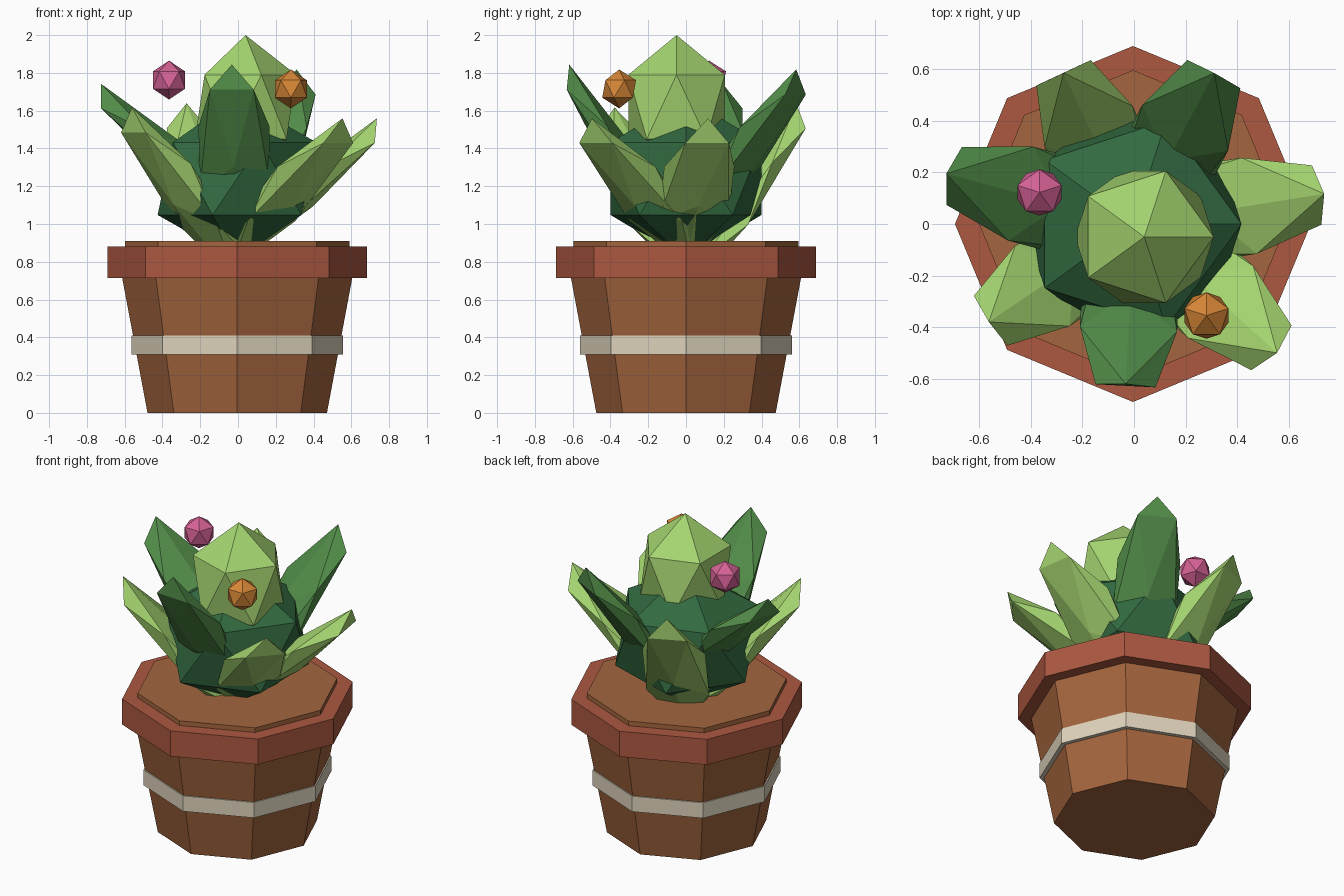
import bpy
from math import radians, sin, cos
from mathutils import Matrix

if "Cube" in bpy.data.objects:
    bpy.data.objects.remove(bpy.data.objects["Cube"])


def mat(name, r, g, b):
    def lin(c):
        c /= 255
        return c / 12.92 if c <= 0.04045 else ((c + 0.055) / 1.055) ** 2.4
    m = bpy.data.materials.new(name)
    m.diffuse_color = (lin(r), lin(g), lin(b), 1)
    m.use_nodes = True
    m.node_tree.nodes["Principled BSDF"].inputs["Base Color"].default_value = m.diffuse_color
    return m


CLAY = mat("brown clay", 164, 101, 62)
RIM = mat("red clay", 172, 88, 64)
BAND = mat("cream", 222, 211, 188)
CORE = mat("deep green", 50, 105, 64)
MID = mat("mid green", 82, 141, 73)
LIGHT = mat("light green", 165, 213, 112)
PINK = mat("pink", 214, 98, 150)
ORANGE = mat("orange", 214, 134, 54)


def ring(name, r0, r1, z0, z1, m):
    """Eight-sided pot section."""
    bpy.ops.mesh.primitive_cone_add(vertices=8, radius1=r0, radius2=r1, depth=z1 - z0,
                                    location=(-0.004, 0, (z0 + z1) / 2))
    ob = bpy.context.object
    ob.name = name
    ob.data.materials.append(m)


def blob(name, loc, scale, m, turn=0.0, rise=0.0):
    """Stretched icosahedron, lifted by rise and turned about z (degrees)."""
    bpy.ops.mesh.primitive_ico_sphere_add(subdivisions=1, radius=1)
    ob = bpy.context.object
    ob.name = name
    ob.data.transform(Matrix.Translation(loc) @ Matrix.Rotation(radians(turn), 4, 'Z')
                      @ Matrix.Rotation(radians(-rise), 4, 'Y')
                      @ Matrix.Diagonal((*scale, 1)))
    ob.data.materials.append(m)


# Pot
ring("pot_body", 0.475, 0.625, 0, 0.8, CLAY)
ring("pot_band", 0.56, 0.56, 0.31, 0.41, BAND)
ring("pot_rim", 0.688, 0.688, 0.715, 0.88, RIM)
ring("soil", 0.595, 0.595, 0.78, 0.91, CLAY)

# Plant centre
blob("plant_core", (-0.005, 0, 1.24), (0.47, 0.47, 0.43), CORE)
blob("plant_head", (0.04, -0.05, 1.62), (0.3, 0.3, 0.38), LIGHT)

# Seven leaves, alternating low light and high mid green: (direction, rise)
leaves = [(9, 41), (62, 52), (115, 54), (165, 40), (214, 50), (267, 57), (318, 41)]
for i, (turn, rise) in enumerate(leaves):
    high = i % 2
    a = radians(turn)
    r = 0.345
    blob(f"leaf_{i + 1}", (r * cos(a), r * sin(a), 1.35 if high else 1.16),
         (0.63, 0.221, 0.088), MID if high else LIGHT, turn, rise)

# Flower buds
blob("pink_bud", (-0.365, 0.122, 1.762), (0.1, 0.1, 0.103), PINK, 90)
blob("orange_bud", (0.28, -0.354, 1.715), (0.1, 0.1, 0.103), ORANGE, 90)
